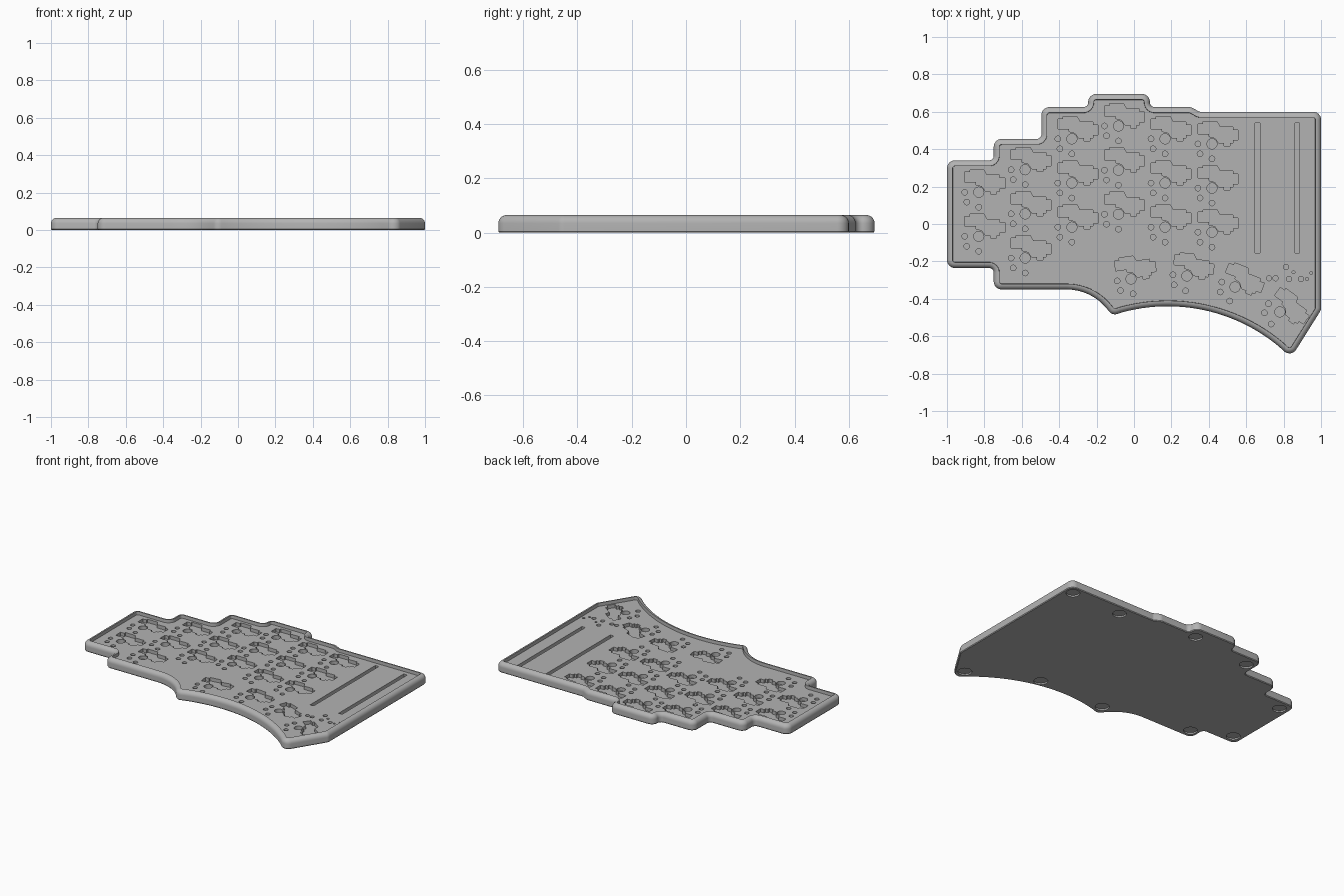
import bpy, bmesh, math
from math import sin, cos, pi
from mathutils import Vector, Matrix

cube = bpy.data.objects.get("Cube")
if cube:
    bpy.data.objects.remove(cube)

RIM_TOP, FLOOR, POCKET, RIM, FOOT = 0.065, 0.043, 0.02, 0.03, 0.01

grey = bpy.data.materials.new("case grey")
grey.use_nodes = True
grey.diffuse_color = (0.45, 0.45, 0.45, 1)
grey.node_tree.nodes["Principled BSDF"].inputs["Base Color"].default_value = grey.diffuse_color


def arc(cx, cy, r, a, b, n):
    """Sharp outline points along an arc, angles measured from straight up."""
    angles = [a + (b - a) * i / n for i in range(n + 1)]
    return [(cx + r * sin(t), cy + r * cos(t), 0) for t in angles]


def fillet(corners, n=6):
    """Round every (x, y, radius) corner of a closed outline."""
    out = []
    for i, (x, y, r) in enumerate(corners):
        p = Vector((x, y))
        if r == 0:
            out.append(p)
            continue
        a = (Vector(corners[i - 1][:2]) - p).normalized()
        b = (Vector(corners[(i + 1) % len(corners)][:2]) - p).normalized()
        half = a.angle(b) / 2
        centre = p + (a + b).normalized() * r / sin(half)
        start = p + a * r / math.tan(half) - centre
        end = p + b * r / math.tan(half) - centre
        for k in range(n + 1):
            out.append(centre + start.lerp(end, k / n).normalized() * r)
    return out


def inset(points, d):
    """Move a counter-clockwise outline inwards by d."""
    out = []
    for i, p in enumerate(points):
        a = (p - points[i - 1]).normalized()
        b = (points[(i + 1) % len(points)] - p).normalized()
        na, nb = Vector((-a.y, a.x)), Vector((-b.y, b.x))
        out.append(p + (na + nb) * d / (1 + na.dot(nb)))
    return out


def circle(x, y, r, n=20):
    return [(x + r * cos(2 * pi * i / n), y + r * sin(2 * pi * i / n)) for i in range(n)]


def loft(bm, rings):
    """Skin a stack of equal rings and return their vertex loops."""
    loops = [[bm.verts.new(v) for v in ring] for ring in rings]
    for low, high in zip(loops, loops[1:]):
        for i in range(len(low)):
            bm.faces.new((low[i - 1], low[i], high[i], high[i - 1]))
    return loops


def fill_with_pockets(bm, boundary, pockets, z, bottom, normal):
    """Fill a flat boundary, leaving sunk pockets of the given outlines."""
    rims = [boundary]
    for points in pockets:
        rim, base = loft(bm, [[(p[0], p[1], h) for p in points] for h in (z, bottom)])
        bm.faces.new(base)
        rims.append(rim)
    edges = [bm.edges.get((rim[i - 1], rim[i])) for rim in rims for i in range(len(rim))]
    bmesh.ops.triangle_fill(bm, edges=edges, use_beauty=True, normal=normal)


# Case outline, counter-clockwise from the lower left
R, C = 0.042, 0.025
corners = [(-1, -0.235, R), (-0.75, -0.235, C), (-0.75, -0.35, R)]
corners += arc(-0.36, -0.626, 0.276, 0, 0.84, 8)
corners += [(-0.115, -0.49, 0.04)]
corners += arc(0.18, -1.37, 0.93, -0.27, 0.69, 24)
corners += [(0.84, -0.715, R), (1, -0.46, R), (1, 0.6, R), (0.35, 0.6, C),
            (0.305, 0.625, R), (0.085, 0.625, C), (0.085, 0.695, R),
            (-0.245, 0.695, R), (-0.245, 0.625, C), (-0.495, 0.625, R),
            (-0.495, 0.455, C), (-0.75, 0.455, R), (-0.75, 0.34, C), (-1, 0.34, R)]
outline = fillet(corners)

# Tray wall: small bottom chamfer, rounded rim, drop to the recessed floor
profile = [(0.004, 0), (0, 0.005)]
profile += [(RIM * (1 - cos(t)), RIM_TOP - RIM * (1 - sin(t)))
            for t in (pi / 2 * i / 6 for i in range(7))]
profile += [(RIM + 0.001, FLOOR)]
bm = bmesh.new()
walls = loft(bm, [[(p.x, p.y, z) for p in inset(outline, d)] for d, z in profile])

# Switch positions: x, y of the centre post hole and rotation in degrees
switches = []
for x, top, rows in ((-0.83, 0.17, 2), (-0.582, 0.29, 3), (-0.332, 0.455, 3),
                     (-0.083, 0.524, 3), (0.166, 0.455, 3), (0.417, 0.428, 3)):
    switches += [(x, top - 0.236 * i, 0) for i in range(rows)]
switches += [(-0.016, -0.294, 8), (0.283, -0.278, -5), (0.54, -0.337, -21), (0.78, -0.47, -36)]

# Socket pocket shape and pin holes, in hundredths around the post hole
socket = [(-7.5, 10.7), (-4.8, 10.7), (-4.8, 12), (2.7, 12), (4.3, 9.1), (11.2, 9.1),
          (11.2, 7.5), (13.9, 7.5), (13.9, 2.1), (11.2, 2.1), (11.2, 0.5), (9.6, 0.5),
          (9.6, -1), (6.4, -1), (6.4, 0.5), (3.6, 0.5), (1.6, 3.2), (-1.6, 4),
          (-1.6, 5.4), (-7.5, 5.4)]
pins = [(0, 0, 2.7), (-7.5, 0, 1.5), (-6.4, -5.3, 1.5), (0, -8, 1.5)]

pockets = []
for x, y, angle in switches:
    place = Matrix.Translation((x, y, 0)) @ Matrix.Rotation(math.radians(angle), 4, "Z")
    pockets.append([place @ Vector((u / 100, v / 100, 0)) for u, v in socket])
    for u, v, r in pins:
        c = place @ Vector((u / 100, v / 100, 0))
        pockets.append(circle(c.x, c.y, r / 100))

# Long slots for the controller pin rows
for x in (0.66, 0.873):
    pockets.append([(x - 0.013, -0.155), (x + 0.013, -0.155), (x + 0.013, 0.54), (x - 0.013, 0.54)])

# Connector and button pin holes
for x, y, r in ((0.813, -0.23, 0.014), (0.722, -0.29, 0.014), (0.757, -0.29, 0.014),
                (0.829, -0.294, 0.014), (0.853, -0.258, 0.008), (0.893, -0.294, 0.014),
                (0.925, -0.294, 0.008), (0.947, -0.262, 0.008)):
    pockets.append(circle(x, y, r))

# Round recesses for the feet underneath
feet = [circle(x, y, 0.043, 24) for x, y in (
    (0.94, 0.54), (0.56, 0.53), (0.02, 0.61), (-0.435, 0.55), (-0.935, 0.27),
    (-0.935, -0.17), (-0.69, -0.285), (-0.09, -0.41), (0.4, -0.41), (0.83, -0.62))]

fill_with_pockets(bm, walls[-1], pockets, FLOOR, POCKET, (0, 0, 1))
fill_with_pockets(bm, walls[0], feet, 0, FOOT, (0, 0, -1))
bmesh.ops.recalc_face_normals(bm, faces=bm.faces)

mesh = bpy.data.meshes.new("keyboard_case")
bm.to_mesh(mesh)
bm.free()
mesh.materials.append(grey)
case = bpy.data.objects.new("keyboard_case", mesh)
bpy.context.collection.objects.link(case)

# Smooth rim, crisp edges
bpy.ops.object.select_all(action="DESELECT")
case.select_set(True)
bpy.context.view_layer.objects.active = case
bpy.ops.object.shade_smooth_by_angle(angle=math.radians(30))
